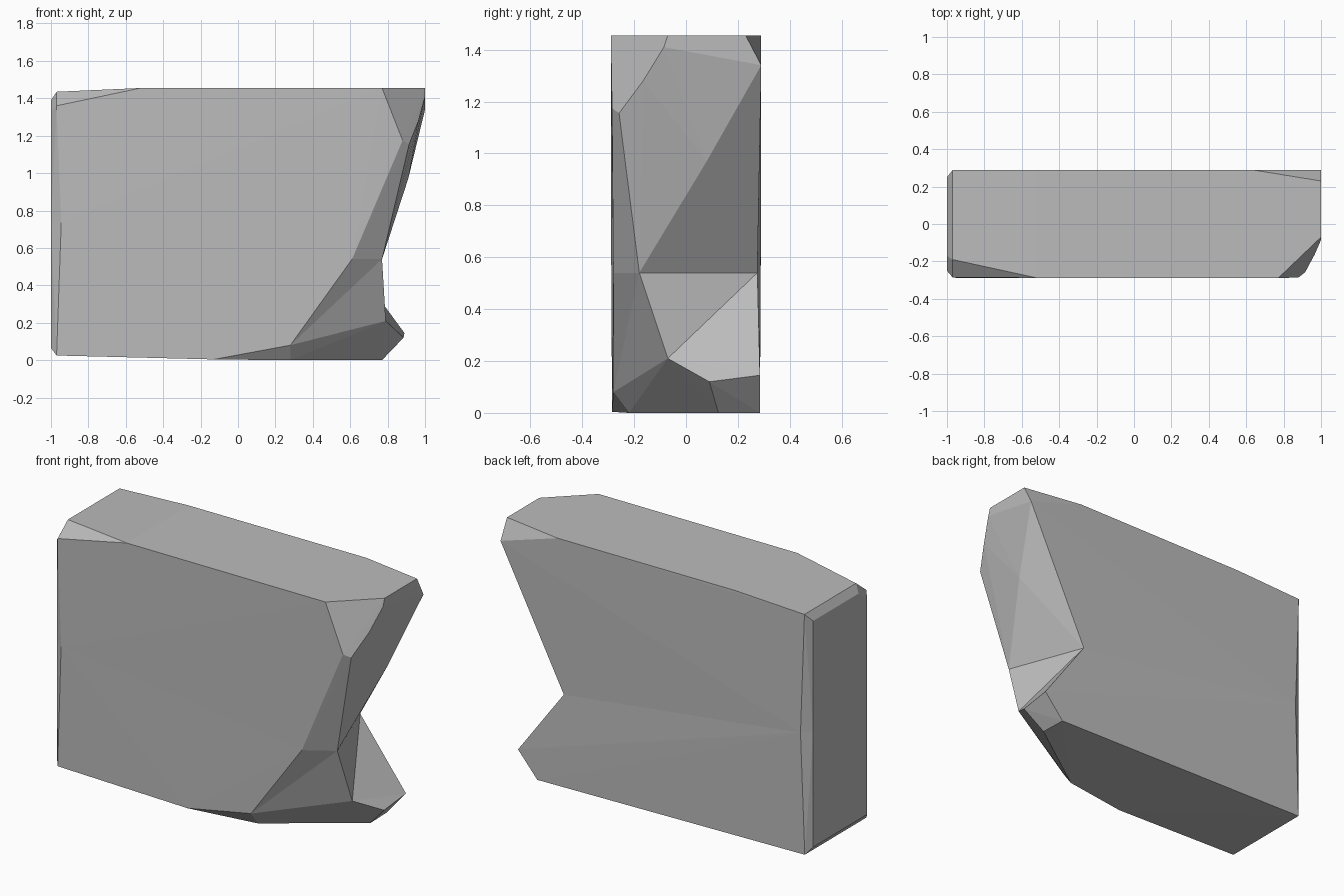
import bpy
import bmesh
from mathutils import Vector

if "Cube" in bpy.data.objects:
    bpy.data.objects.remove(bpy.data.objects["Cube"], do_unlink=True)


def both_sides(x, y, z):
    """A point and its mirror across the slab's thickness."""
    return [(x, -y, z), (x, y, z)]


def key(point):
    return tuple(round(c, 3) for c in point)


def shell(points, is_open, fan=None):
    """Convex shell with some faces left open, optionally closed by a fan."""
    bm = bmesh.new()
    for point in points:
        bm.verts.new(point)
    bmesh.ops.convex_hull(bm, input=bm.verts[:])
    opened = [f for f in bm.faces if is_open({key(v.co) for v in f.verts})]
    bmesh.ops.delete(bm, geom=opened, context='FACES_ONLY')
    if fan:
        centre, ring = fan
        middle = bm.verts.new(centre)
        by_place = {key(v.co): v for v in bm.verts}
        for a, b in zip(ring, ring[1:] + ring[:1]):
            bm.faces.new((middle, by_place[key(a)], by_place[key(b)]))
    mesh = bpy.data.meshes.new("shell")
    bm.to_mesh(mesh)
    bm.free()
    return mesh


# Waist section shared by the upper and lower halves
waist_front = (0.61, -0.28, 0.54)
waist_corner = (0.77, -0.18, 0.54)
waist_back = (0.6, 0.275, 0.54)
waist = [waist_front, waist_corner, waist_back]
waist += both_sides(-0.945, 0.289, 0.735) + both_sides(-1, 0.25, 0.735)
waist_keys = {key(p) for p in waist}

# Upper half: square left end, broken and overhanging right end
upper_left = [
    (-0.97, -0.285, 1.36), (-0.52, -0.288, 1.455), (-0.97, -0.19, 1.435),
    (-1, -0.17, 1.39), (-1, -0.25, 1.33), (-0.97, 0.288, 1.435),
    (-1, 0.25, 1.39), (-0.52, 0.288, 1.455),
]
upper_right = [
    (0.77, -0.29, 1.455), (0.88, -0.285, 1.175), (0.915, -0.258, 1.155),
    (0.965, -0.165, 1.28), (1, -0.085, 1.41), (1, -0.07, 1.455),
    (1, 0.23, 1.455), (1, 0.29, 1.34), (0.63, 0.29, 1.455),
    (0.91, 0.08, 0.97),
]
upper = shell(waist + upper_left + upper_right, lambda f: f <= waist_keys)

# Lower half: chipped foot with a hollow facing the right end
chip = (0.28, -0.28, 0.08)
sole_front = (0.28, -0.22, 0)
sole_corner = (0.77, 0.125, 0)
toe = (0.885, 0.09, 0.12)
heel = (0.89, 0.285, 0.145)
hollow = (0.79, -0.07, 0.21)
lower_left = both_sides(-0.97, 0.285, 0.025) + both_sides(-1, 0.25, 0.065)
foot = [(-0.13, -0.285, 0.004), (0.765, 0.285, 0)]
ring = [chip, waist_corner, waist_back, heel, toe, sole_corner, sole_front]
ring_keys = {key(p) for p in ring}
toe_face = {key(p) for p in (heel, toe, sole_corner)}


def open_lower(face):
    return face <= waist_keys or (face <= ring_keys and face != toe_face)


lower_points = waist + lower_left + foot + [chip, sole_front, sole_corner, toe, heel]
lower = shell(lower_points, open_lower, (hollow, ring))

# Weld the halves into one solid slab
bm = bmesh.new()
for half in (upper, lower):
    bm.from_mesh(half)
    bpy.data.meshes.remove(half)
bmesh.ops.remove_doubles(bm, verts=bm.verts[:], dist=0.002)
loose = [v for v in bm.verts if not v.link_faces]
bmesh.ops.delete(bm, geom=loose, context='VERTS')
stray = [e for e in bm.edges if not e.link_faces]
bmesh.ops.delete(bm, geom=stray, context='EDGES')
bmesh.ops.recalc_face_normals(bm, faces=bm.faces[:])
slab_mesh = bpy.data.meshes.new("broken_stone_slab")
bm.to_mesh(slab_mesh)
bm.free()

# Plain grey stone
stone = bpy.data.materials.new("grey_stone")
stone.use_nodes = True
grey = (0.5, 0.5, 0.5, 1)
stone.diffuse_color = grey
stone.node_tree.nodes["Principled BSDF"].inputs["Base Color"].default_value = grey
slab_mesh.materials.append(stone)

slab = bpy.data.objects.new("broken_stone_slab", slab_mesh)
bpy.context.scene.collection.objects.link(slab)
